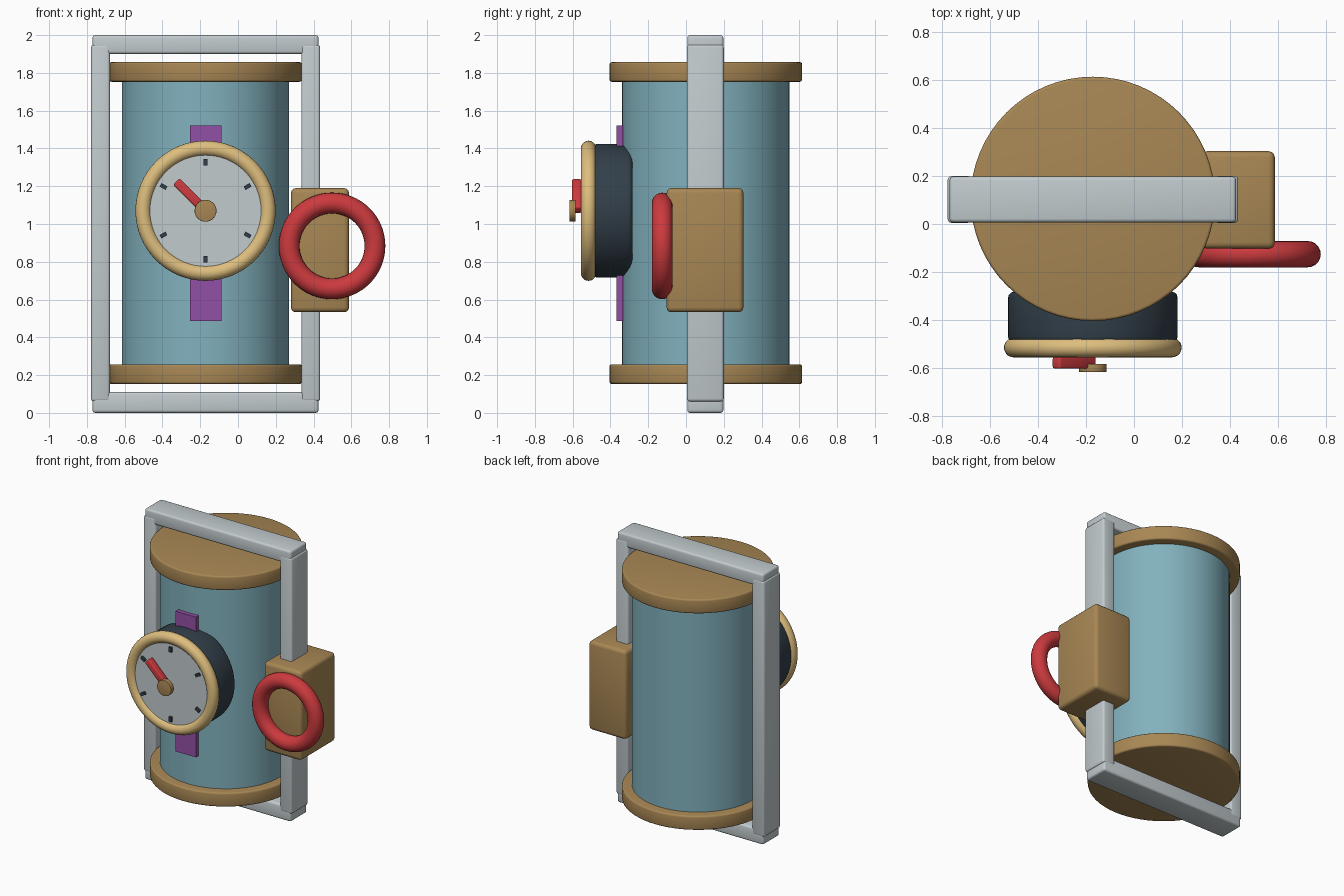
import bpy, bmesh, math
from mathutils import Matrix, Vector

if "Cube" in bpy.data.objects:
    bpy.data.objects.remove(bpy.data.objects["Cube"])


def material(name, r, g, b):
    """Flat colour given as 0-255 sRGB, stored as linear."""
    lin = [((c / 255 + 0.055) / 1.055) ** 2.4 for c in (r, g, b)]
    m = bpy.data.materials.new(name)
    m.diffuse_color = (*lin, 1)
    m.use_nodes = True
    m.node_tree.nodes["Principled BSDF"].inputs["Base Color"].default_value = m.diffuse_color
    return m


TEAL = material("teal", 130, 178, 190)
BROWN = material("brown", 168, 135, 84)
GREY = material("light grey", 194, 203, 206)
DARK = material("dark slate", 50, 63, 73)
CREAM = material("cream brass", 222, 190, 126)
RED = material("red", 204, 58, 62)
PURPLE = material("purple", 146, 80, 166)


def finish(name, bm, mat, bevel=0.0):
    """Round the hard edges, then make a shaded object."""
    if bevel:
        hard = [e for e in bm.edges if e.calc_face_angle(0) > math.radians(40)]
        bmesh.ops.bevel(bm, geom=hard, offset=bevel, segments=3, profile=0.5,
                        affect='EDGES', clamp_overlap=True)
    bmesh.ops.recalc_face_normals(bm, faces=bm.faces)
    mesh = bpy.data.meshes.new(name)
    bm.to_mesh(mesh)
    bm.free()
    mesh.materials.append(mat)
    ob = bpy.data.objects.new(name, mesh)
    bpy.context.collection.objects.link(ob)
    bpy.ops.object.select_all(action='DESELECT')
    ob.select_set(True)
    bpy.context.view_layer.objects.active = ob
    bpy.ops.object.shade_smooth_by_angle(angle=math.radians(35))
    return ob


def box(name, lo, hi, mat, bevel=0.0, turn=0.0):
    """Box between two corners, optionally turned about its y axis."""
    lo, hi = Vector(lo), Vector(hi)
    bm = bmesh.new()
    bmesh.ops.create_cube(bm, size=1, matrix=Matrix.Translation((lo + hi) / 2)
                          @ Matrix.Rotation(turn, 4, 'Y')
                          @ Matrix.Diagonal((*(hi - lo), 1)))
    return finish(name, bm, mat, bevel)


def drum(name, centre, radius, depth, mat, bevel=0.0, axis='Z', sides=64):
    bm = bmesh.new()
    m = Matrix.Translation(centre)
    if axis == 'Y':
        m = m @ Matrix.Rotation(math.pi / 2, 4, 'X')
    bmesh.ops.create_cone(bm, cap_ends=True, segments=sides, radius1=radius,
                          radius2=radius, depth=depth, matrix=m)
    return finish(name, bm, mat, bevel)


def ring(name, centre, major, minor, mat, n=64, k=20):
    """Torus whose axis is y."""
    bm = bmesh.new()
    rows = []
    for i in range(n):
        a = math.tau * i / n
        row = []
        for j in range(k):
            b = math.tau * j / k
            r = major + minor * math.cos(b)
            row.append(bm.verts.new((centre[0] + r * math.cos(a),
                                     centre[1] + minor * math.sin(b),
                                     centre[2] + r * math.sin(a))))
        rows.append(row)
    for i in range(n):
        p, q = rows[i], rows[(i + 1) % n]
        for j in range(k):
            t = (j + 1) % k
            bm.faces.new((p[j], q[j], q[t], p[t]))
    return finish(name, bm, mat)


CX, CY = -0.172, 0.105     # tank axis
DZ = 1.07                  # dial height

# Tank with end caps
drum("tank", (CX, CY, 1.005), 0.443, 1.6, TEAL)
for label, z in (("bottom", 0.205), ("top", 1.805)):
    drum(label + "_cap", (CX, CY, z), 0.51, 0.104, BROWN, 0.012)

# Carrying frame around the tank
for label, x in (("left", -0.728), ("right", 0.385)):
    box(label + "_post", (x - 0.05, 0.005, 0.06), (x + 0.05, 0.2, 1.95), GREY, 0.015)
for label, z in (("bottom", 0.055), ("top", 1.95)):
    h = 0.055 if z < 1 else 0.05
    box(label + "_beam", (-0.77, 0.007, z - h), (0.426, 0.198, z + h), GREY, 0.015)

# Strap behind the dial
box("strap", (-0.253, -0.367, 0.486), (-0.088, -0.333, 1.522), PURPLE)

# Dial housing, face and bezel
drum("dial_housing", (CX, -0.389, DZ), 0.354, 0.212, DARK, 0.025, 'Y')
drum("dial_face", (CX, -0.51, DZ), 0.308, 0.05, GREY, 0, 'Y')
ring("dial_bezel", (CX, -0.516, DZ), 0.33, 0.041, CREAM)

# Six dial marks
for i in range(6):
    a = math.tau * i / 6
    c = Vector((CX + 0.257 * math.sin(a), -0.541, DZ + 0.257 * math.cos(a)))
    s = Vector((0.0105, 0.009, 0.018))
    box("dial_mark", c - s, c + s, DARK, 0, a)

# Needle and hub
c = Vector((-0.25, -0.579, 1.148))
s = Vector((0.024, 0.025, 0.108))
box("needle", c - s, c + s, RED, 0.009, -math.pi / 4)
drum("needle_hub", (CX, -0.601, DZ), 0.058, 0.034, BROWN, 0.003, 'Y', 32)

# Valve box and hand wheel
box("valve_box", (0.28, -0.103, 0.533), (0.588, 0.304, 1.19), BROWN, 0.026)
ring("hand_wheel", (0.498, -0.126, 0.884), 0.227, 0.055, RED)
